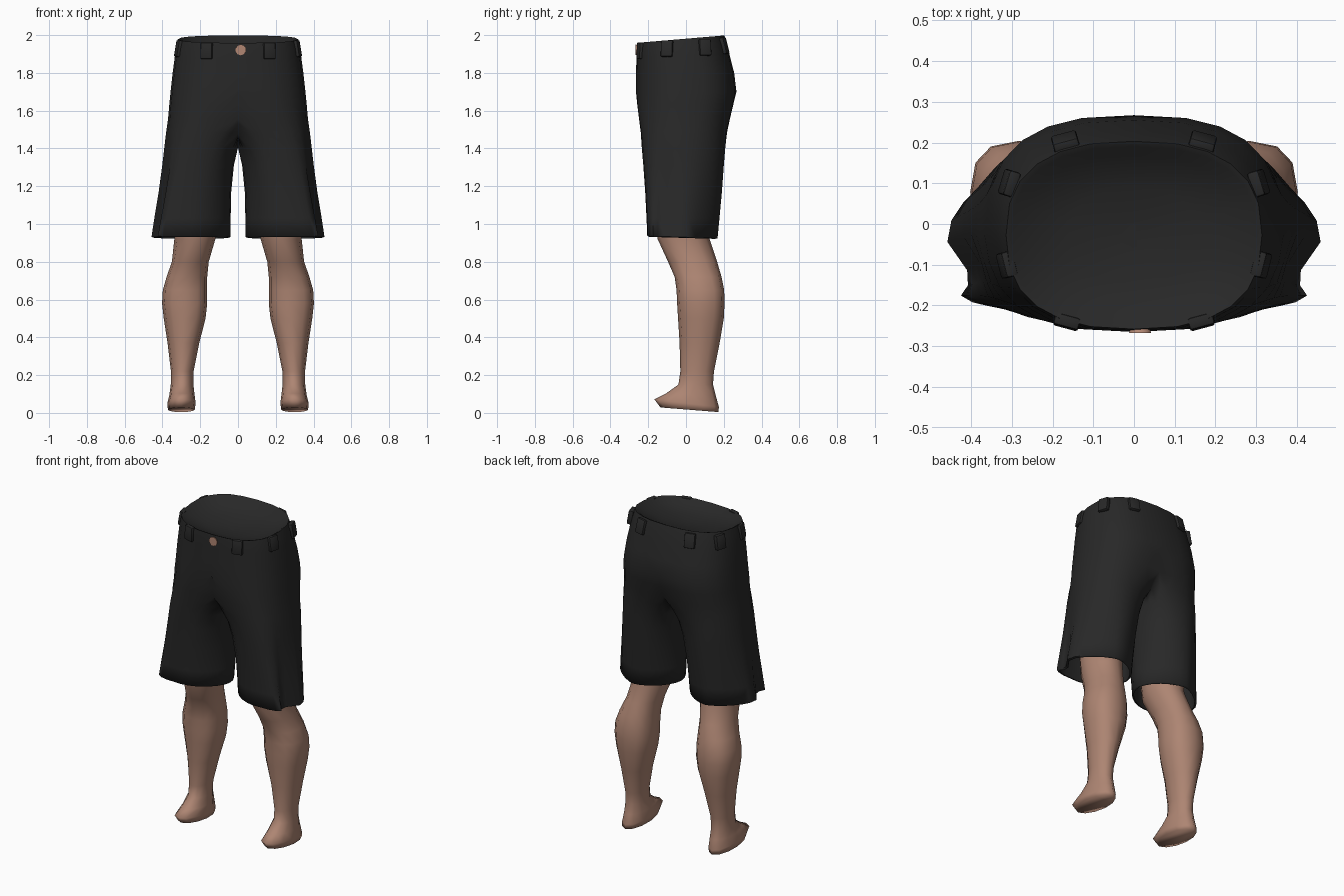
import bpy, bmesh, math
from mathutils import Matrix, Vector

if "Cube" in bpy.data.objects:
    bpy.data.objects.remove(bpy.data.objects["Cube"])


def material(name, rgb):
    m = bpy.data.materials.new(name)
    m.diffuse_color = (*rgb, 1)
    m.use_nodes = True
    m.node_tree.nodes["Principled BSDF"].inputs["Base Color"].default_value = m.diffuse_color
    return m


CLOTH = material("charcoal cloth", (0.021, 0.021, 0.021))
SKIN = material("skin", (0.42, 0.235, 0.17))
COPPER = material("copper button", (0.44, 0.24, 0.17))


def finish(bm, name, mat, angle=50, mirror=True):
    bmesh.ops.recalc_face_normals(bm, faces=bm.faces)
    me = bpy.data.meshes.new(name)
    bm.to_mesh(me)
    bm.free()
    me.materials.append(mat)
    ob = bpy.data.objects.new(name, me)
    bpy.context.collection.objects.link(ob)
    bpy.ops.object.select_all(action='DESELECT')
    ob.select_set(True)
    bpy.context.view_layer.objects.active = ob
    bpy.ops.object.shade_smooth_by_angle(angle=math.radians(angle))
    if mirror:
        mod = ob.modifiers.new("mirror", 'MIRROR')
        mod.use_clip = True
        mod.merge_threshold = 0.0005
    return ob


def ring(n, xin, xout, yf, yb, z, tilt=0.0, e=0.85, flare=0.0):
    """Rounded cross-section; points past the middle plane are held on it."""
    cx, rx, cy, ry = (xin + xout) / 2, (xout - xin) / 2, (yf + yb) / 2, (yb - yf) / 2
    pts = []
    for k in range(n):
        a = 2 * math.pi * k / n
        c, s = math.cos(a), math.sin(a)
        # outer front boxy, outer back slanted, inner side rounder
        target = 1.15 if c < 0.01 else (0.5 if s < -0.01 else 1.4)
        ee = e + (target - e) * flare
        x = cx + rx * math.copysign(abs(c) ** ee, c)
        y = cy + ry * math.copysign(abs(s) ** ee, s)
        # folded outer side of the hem
        if k == n - 1:
            x -= 0.045 * flare
        elif k == n - 2:
            x -= 0.036 * flare
        elif k == 0:
            y -= 0.025 * flare
        x = x if x > 1e-4 else 0.0
        pts.append(Vector((x, y, z + tilt * y)))
    return pts


def loft(rings, cap_first=False, cap_last=False):
    bm = bmesh.new()
    rows = [[bm.verts.new(p) for p in r] for r in rings]
    n = len(rows[0])
    for a, b in zip(rows, rows[1:]):
        for k in range(n):
            q = (a[k], a[(k + 1) % n], b[(k + 1) % n], b[k])
            if max(v.co.x for v in q) > 1e-4:
                bm.faces.new(q)
    if cap_first:
        bm.faces.new(rows[0])
    if cap_last:
        bm.faces.new(rows[-1])
    bmesh.ops.delete(bm, geom=[v for v in bm.verts if not v.link_faces], context='VERTS')
    return bm


# Shorts: dished waist lid, waistband, seat, flared legs and hem lining
shorts = [
    (-.04, .04, -.06, .00, 1.915, .085, 1),
    (-.16, .16, -.145, .09, 1.927, .085, .9),
    (-.27, .27, -.222, .167, 1.952, .085, .8),
    (-.302, .302, -.247, .190, 1.976, .085, .8),
    (-.314, .314, -.258, .203, 1.981, .085, .8),
    (-.326, .326, -.262, .220, 1.935, .06, .8),
    (-.334, .334, -.262, .230, 1.89, .04, .8),
    (-.346, .346, -.265, .255, 1.80, 0, .78),
    (-.357, .357, -.265, .267, 1.70, 0, .76),
    (-.29, .364, -.263, .254, 1.63, 0, .78),
    (-.20, .370, -.254, .238, 1.56, 0, .8, .05),
    (-.10, .380, -.243, .220, 1.49, 0, .82, .12),
    (-.004, .390, -.234, .208, 1.405, 0, .85, .2),
    (.022, .401, -.226, .200, 1.31, 0, .85, .35),
    (.036, .420, -.216, .190, 1.17, 0, .85, .6),
    (.039, .443, -.209, .177, 1.03, 0, .85, .85),
    (.040, .458, -.205, .167, .930, -.03, .85, 1),
    (.051, .445, -.193, .155, .926, -.03, .85, 1),
    (.053, .420, -.190, .165, 1.10, 0, .85, .7),
]
bm = loft([ring(24, *r) for r in shorts], cap_first=True)
# soften the fork between the legs, keeping the middle line in place
fork = [v for v in bm.verts if v.co.x < .15 and 1.38 < v.co.z < 1.68]
middle = [v for v in bm.verts if v.co.x == 0]
for _ in range(3):
    height = {v: v.co.z for v in fork}
    bmesh.ops.smooth_vert(bm, verts=fork, factor=.5, use_axis_x=True, use_axis_y=True, use_axis_z=True)
    for v in middle:
        v.co.x = 0
    for v in fork:
        if height[v] < 1.45:
            v.co.z = height[v]
finish(bm, "shorts", CLOTH, 75)

# Bare legs and feet
legs = [
    (.10, .345, -.165, .115, 1.10, 0, 1),
    (.12, .337, -.150, .125, .92, 0, 1),
    (.155, .350, -.095, .165, .80, 0, .95),
    (.163, .378, -.060, .188, .72, 0, .85),
    (.163, .398, -.050, .202, .65, 0, .8),
    (.163, .402, -.047, .204, .58, 0, .8),
    (.172, .393, -.042, .200, .50, 0, .85),
    (.205, .373, -.034, .178, .37, 0, .95),
    (.235, .355, -.030, .148, .22, 0, 1),
    (.236, .356, -.040, .143, .15, 0, 1),
    (.230, .363, -.105, .158, .098, -.05, 1),
    (.224, .374, -.168, .174, .052, -.12, 1),
    (.229, .371, -.135, .172, .018, -.08, 1),
]
finish(loft([ring(12, *r) for r in legs], cap_first=True, cap_last=True), "legs", SKIN, 130)

# Belt loops lying against the waistband
bm = bmesh.new()
for x, y, z, nx, ny, lean in ((.165, -.240, 1.917, .27, -1, .04), (.312, -.10, 1.928, 1, -.25, .17),
                              (.306, .10, 1.935, 1, .3, .17), (.168, .200, 1.943, .27, 1, .25)):
    frame = (Matrix.Translation((x, y, z)) @ Matrix.Rotation(math.atan2(ny, nx), 4, 'Z')
             @ Matrix.Rotation(-lean, 4, 'Y'))
    bmesh.ops.create_cube(bm, size=1, matrix=frame @ Matrix.Diagonal((.03, .064, .088, 1)))
bmesh.ops.bevel(bm, geom=bm.edges[:], offset=.007, segments=2, affect='EDGES', profile=.5)
finish(bm, "belt_loops", CLOTH, 40)

# Waist button
bm = bmesh.new()
bmesh.ops.create_cone(bm, cap_ends=True, segments=10, radius1=.023, radius2=.029, depth=.014,
                      matrix=Matrix.Translation((.015, -.261, 1.922)) @ Matrix.Rotation(math.pi / 2, 4, 'X'))
finish(bm, "waist_button", COPPER, 40, mirror=False)
